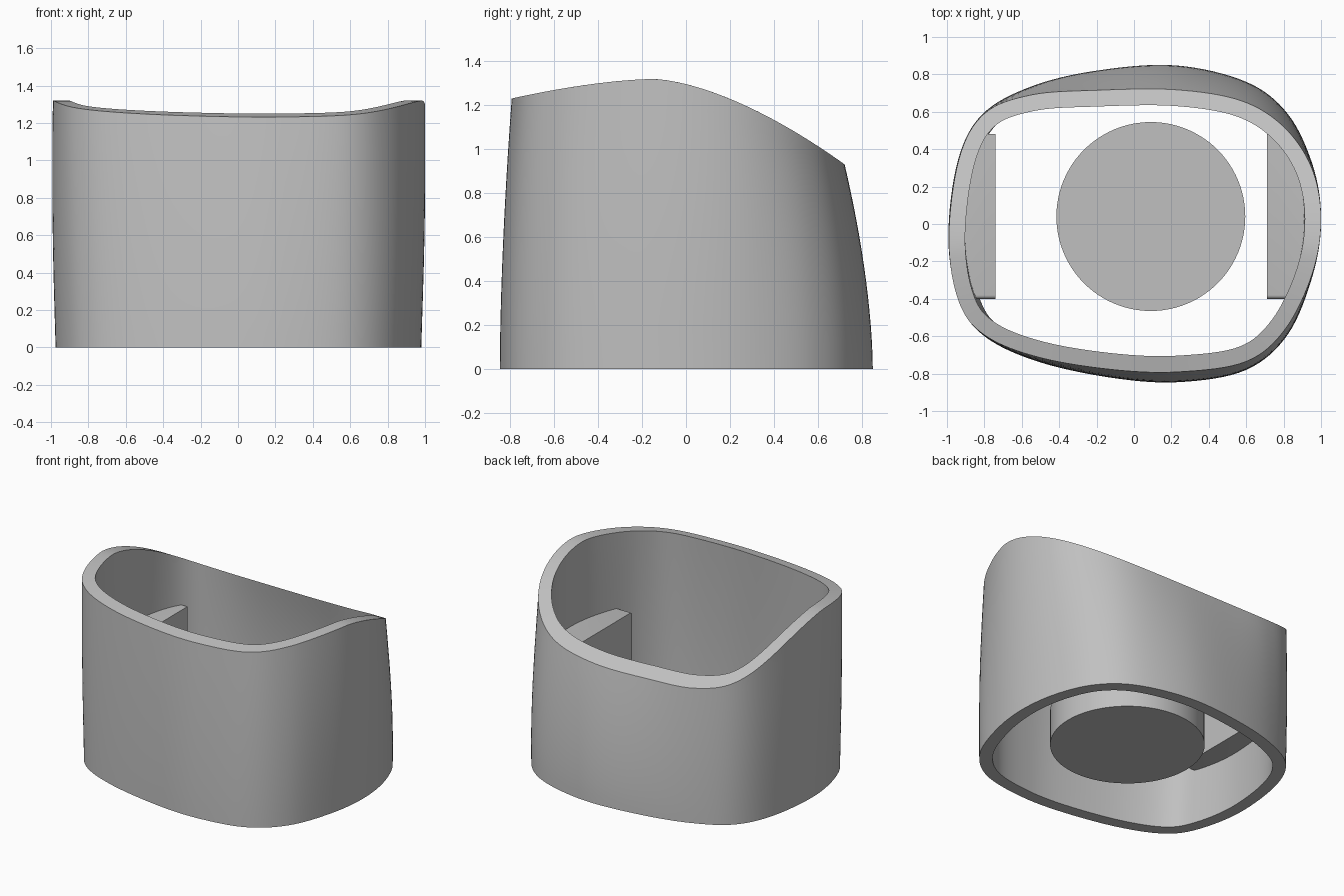
import bpy, bmesh, math
from mathutils import Vector

if "Cube" in bpy.data.objects:
    bpy.data.objects.remove(bpy.data.objects["Cube"], do_unlink=True)

grey = bpy.data.materials.new("plain grey")
grey.use_nodes = True
grey.diffuse_color = (0.53, 0.53, 0.53, 1)
grey.node_tree.nodes["Principled BSDF"].inputs["Base Color"].default_value = grey.diffuse_color


def finish(name, bm, angle=35):
    bmesh.ops.recalc_face_normals(bm, faces=bm.faces)
    mesh = bpy.data.meshes.new(name)
    bm.to_mesh(mesh)
    bm.free()
    mesh.materials.append(grey)
    obj = bpy.data.objects.new(name, mesh)
    bpy.context.collection.objects.link(obj)
    bpy.ops.object.select_all(action='DESELECT')
    obj.select_set(True)
    bpy.context.view_layer.objects.active = obj
    bpy.ops.object.shade_smooth_by_angle(angle=math.radians(angle))
    return obj


def closed_spline(points, steps):
    """Smooth closed curve through the points."""
    pts, out = [Vector(p) for p in points], []
    n = len(pts)
    for i in range(n):
        a, b, c, d = (pts[(i + k) % n] for k in (-1, 0, 1, 2))
        for s in range(steps):
            t = s / steps
            out.append(0.5 * (2 * b + (c - a) * t + (2 * a - 5 * b + 4 * c - d) * t ** 2
                              + (3 * b - a - 3 * c + d) * t ** 3))
    return out


def rim_height(y):
    """Arched top: gentle fall to the front, steeper to the back."""
    u = y + 0.15
    return 1.32 - (0.38 * (u / 0.86) ** 1.6 if u > 0 else 0.09 * (-u / 0.65) ** 1.6)


# Matching outlines of the foot and the rim, counter-clockwise from +x
FOOT = [(.98, .03), (.94, .33), (.82, .59), (.6, .76), (.22, .848), (-.2, .82),
        (-.55, .735), (-.8, .59), (-.93, .33), (-.975, -.08), (-.91, -.42), (-.78, -.61),
        (-.5, -.74), (-.1, -.825), (.25, -.845), (.6, -.78), (.82, -.59), (.94, -.28)]
RIM = [(1, .03), (.95, .3), (.8, .52), (.57, .66), (.22, .718), (-.2, .715),
       (-.55, .69), (-.8, .59), (-.935, .35), (-.99, -.08), (-.935, -.42), (-.79, -.6),
       (-.5, -.715), (-.1, -.78), (.25, -.79), (.6, -.735), (.81, -.56), (.955, -.26)]
WALL = 0.087
ROWS = 14


def inset(loop, d):
    n = len(loop)
    result = []
    for i, p in enumerate(loop):
        tangent = (loop[(i + 1) % n] - loop[i - 1]).normalized()
        result.append(p + d * Vector((-tangent.y, tangent.x)))
    return result


def wall_rings(bm, d):
    foot = inset(closed_spline(FOOT, 8), d)
    rim = inset(closed_spline(RIM, 8), d)
    rings = []
    for r in range(ROWS + 1):
        t = r / ROWS
        ring = []
        for f, m in zip(foot, rim):
            p = f.lerp(m, t ** 1.7)
            bulge = 1 + 0.012 * math.sin(math.pi * t) * abs(p.x)
            ring.append(bm.verts.new((p.x * bulge, p.y, t * rim_height(m.y))))
        rings.append(ring)
    return rings


# Outer shell: outer wall up, over the rim, and inner wall down to the foot
bm = bmesh.new()
rings = wall_rings(bm, 0) + wall_rings(bm, WALL)[::-1]
for lower, upper in zip(rings, rings[1:] + rings[:1]):
    n = len(lower)
    for i in range(n):
        j = (i + 1) % n
        bm.faces.new((lower[i], lower[j], upper[j], upper[i]))
finish("shell", bm)

# Round button in the middle
bm = bmesh.new()
bmesh.ops.create_cone(bm, cap_ends=True, segments=96, radius1=0.505, radius2=0.505, depth=0.25)
bmesh.ops.translate(bm, verts=bm.verts, vec=(0.09, 0.04, 0.185))
finish("centre_disc", bm)

# Two blocks fixed to the inside of the side walls
for name, side, inner in (("left_block", 1, 0.71), ("right_block", -1, 0.74)):
    bm = bmesh.new()
    plan = [(inner, -.4), (inner, .48), (.82, .48), (.92, .2), (.92, -.2), (.87, -.4)]
    base = bm.faces.new([bm.verts.new((side * x, y, 0.4)) for x, y in plan])
    top = bmesh.ops.extrude_face_region(bm, geom=[base])
    bmesh.ops.translate(bm, vec=(0, 0, 0.35),
                        verts=[v for v in top["geom"] if isinstance(v, bmesh.types.BMVert)])
    bmesh.ops.recalc_face_normals(bm, faces=bm.faces)
    # Round over the front end
    front = [e for e in bm.edges if all(v.co.y < -0.39 for v in e.verts)
             and abs(e.verts[0].co.z - e.verts[1].co.z) < 0.01]
    bmesh.ops.bevel(bm, geom=front, offset=0.02, segments=4, profile=0.5, affect='EDGES')
    finish(name, bm)
